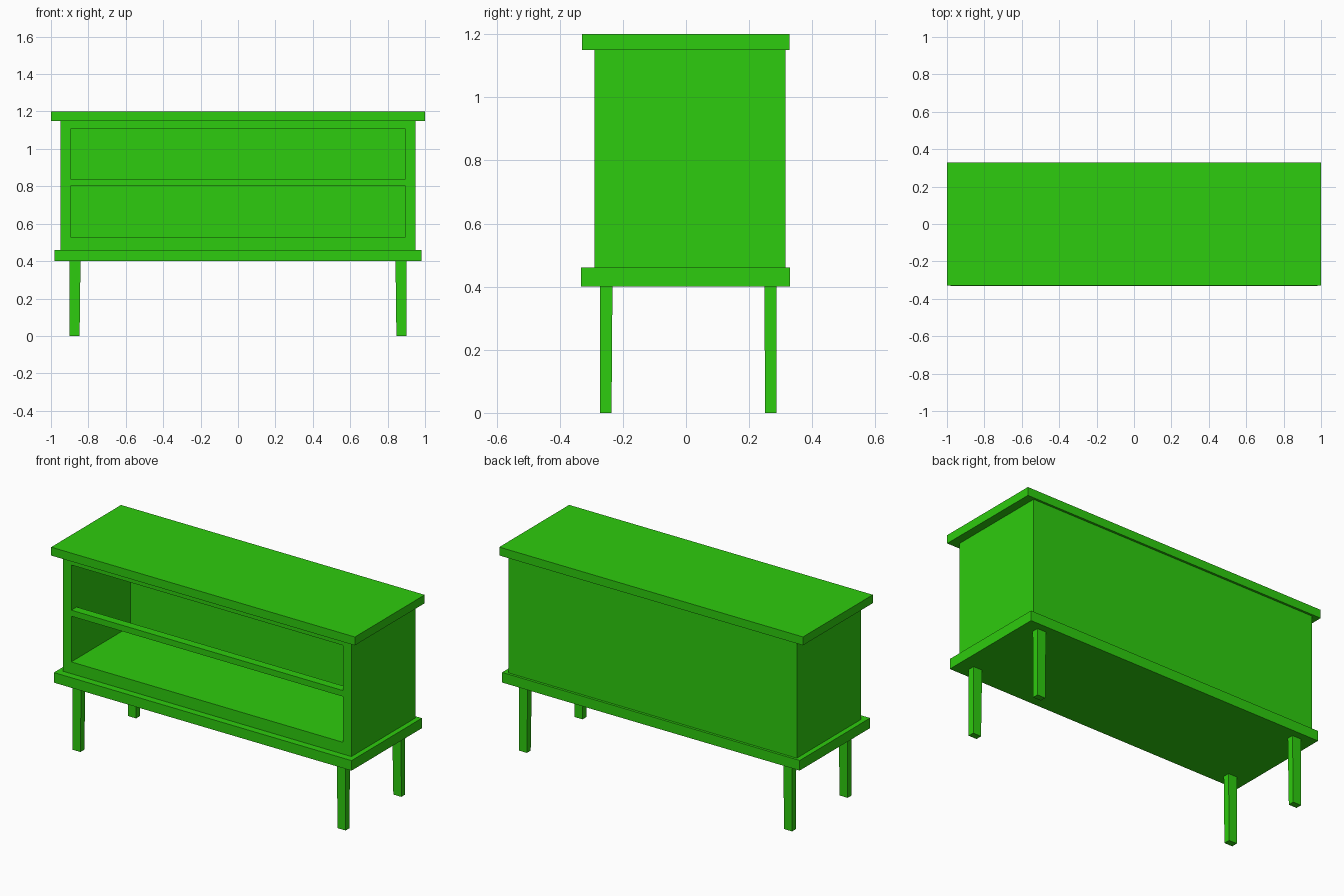
import bpy
import bmesh

default = bpy.data.objects.get("Cube")
if default:
    bpy.data.objects.remove(default, do_unlink=True)

green = bpy.data.materials.new("bright_green")
green.use_nodes = True
colour = (0.027, 0.604, 0.0044, 1)
green.diffuse_color = colour
green.node_tree.nodes["Principled BSDF"].inputs["Base Color"].default_value = colour


def finish(name, bm):
    bmesh.ops.recalc_face_normals(bm, faces=bm.faces)
    mesh = bpy.data.meshes.new(name)
    bm.to_mesh(mesh)
    bm.free()
    mesh.materials.append(green)
    obj = bpy.data.objects.new(name, mesh)
    bpy.context.collection.objects.link(obj)
    return obj


def box_mesh(x, y, z):
    """Box spanning the given (low, high) range on each axis."""
    bm = bmesh.new()
    bmesh.ops.create_cube(bm, size=1)
    for v in bm.verts:
        v.co = [span[c > 0] for span, c in zip((x, y, z), v.co)]
    return bm


# Top board and base board
finish("top_board", box_mesh((-1, 1), (-0.329, 0.328), (1.15, 1.2)))
finish("base_board", box_mesh((-0.98, 0.98), (-0.332, 0.33), (0.4, 0.46)))

# Carcass, hollowed out from the front
FRONT = -0.29
open_x, open_z = (-0.895, 0.895), (0.53, 1.107)
bm = box_mesh((-0.95, 0.95), (FRONT, 0.315), (0.46, 1.15))
bm.normal_update()
front = min(bm.faces, key=lambda f: f.calc_center_median().y)
bmesh.ops.inset_region(bm, faces=[front], thickness=0.04)
for v in front.verts:
    v.co = (open_x[v.co.x > 0], FRONT, open_z[v.co.z > 0.8])
back = bmesh.ops.extrude_discrete_faces(bm, faces=[front])["faces"][0]
for v in back.verts:
    v.co.y = 0.265
finish("carcass", bm)

# Rail dividing the front opening
finish("front_rail", box_mesh(open_x, (FRONT, FRONT + 0.05), (0.802, 0.838)))

# Legs, slightly tapered on their inner faces
for side, sx in (("right", -1), ("left", 1)):
    for end, y in (("front", (-0.273, -0.233)), ("back", (0.248, 0.287))):
        bm = box_mesh(sorted((sx * 0.842, sx * 0.9)), y, (0, 0.4))
        for v in bm.verts:
            if v.co.z < 0.1:
                if abs(v.co.x) < 0.87:
                    v.co.x += sx * 0.005
                if abs(v.co.y) < 0.25:
                    v.co.y += 0.003 if v.co.y > 0 else -0.003
        finish(f"{end}_{side}_leg", bm)
